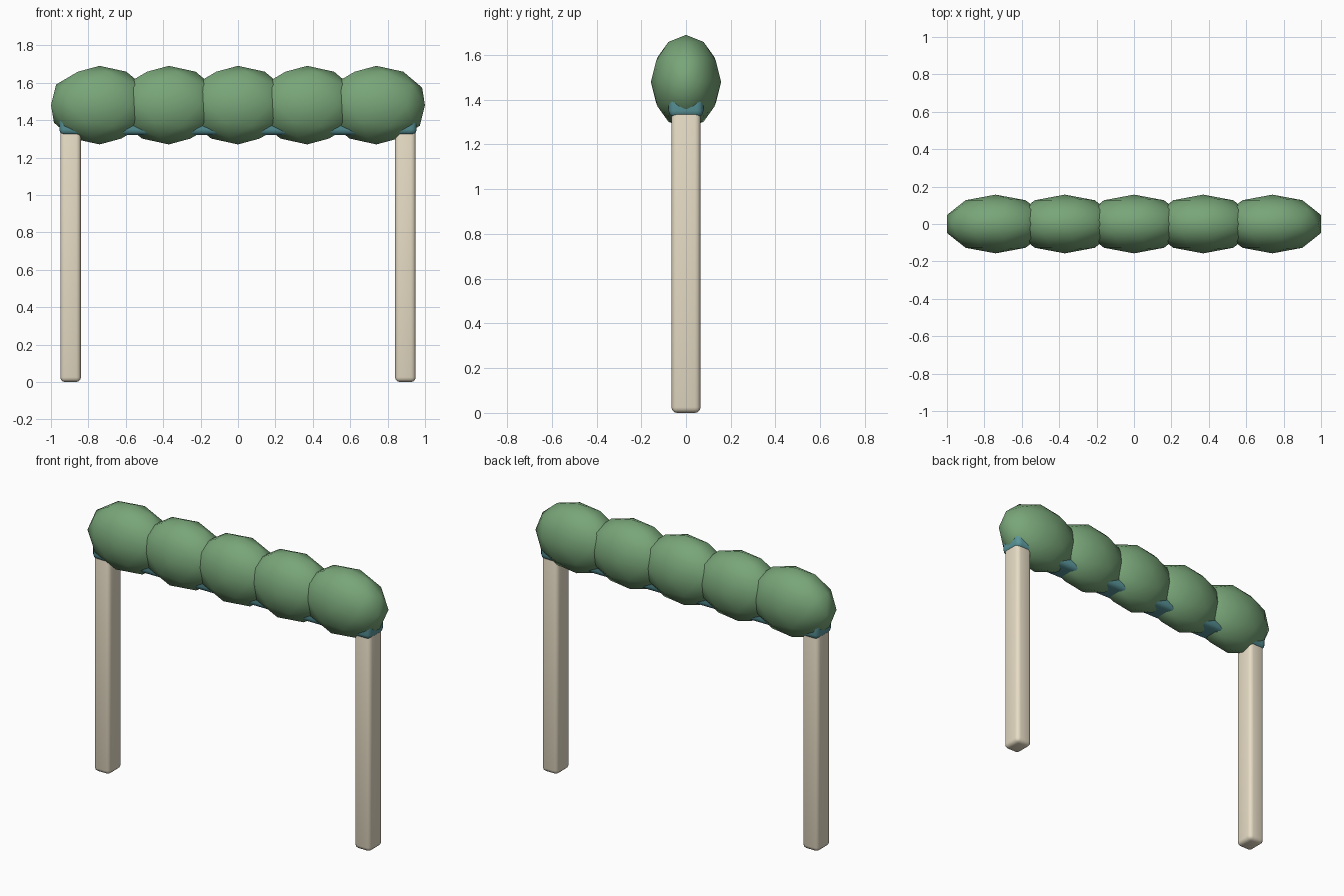
import bpy

if "Cube" in bpy.data.objects:
    bpy.data.objects.remove(bpy.data.objects["Cube"])


def material(name, color):
    m = bpy.data.materials.new(name)
    m.diffuse_color = (*color, 1)
    m.use_nodes = True
    m.node_tree.nodes["Principled BSDF"].inputs["Base Color"].default_value = m.diffuse_color
    return m


WOOD = material("pale_wood", (0.80, 0.72, 0.56))
LEAF = material("leaf_green", (0.19, 0.38, 0.19))
TEAL = material("teal", (0.10, 0.30, 0.32))


def finish(name, mat, angle):
    ob = bpy.context.object
    ob.name = name
    ob.data.materials.append(mat)
    bpy.ops.object.shade_smooth_by_angle(angle=angle)
    return ob


def rounded_box(name, center, size, bevel, mat):
    bpy.ops.mesh.primitive_cube_add(size=1, location=center)
    ob = bpy.context.object
    ob.scale = size
    bpy.ops.object.transform_apply(location=False, rotation=False, scale=True)
    mod = ob.modifiers.new("bevel", 'BEVEL')
    mod.width = bevel
    mod.segments = 3
    bpy.ops.object.modifier_apply(modifier=mod.name)
    return finish(name, mat, 0.7)


# posts
for side, name in ((-1, "left_post"), (1, "right_post")):
    rounded_box(name, (side * 0.895, 0, 0.70), (0.11, 0.13, 1.40), 0.025, WOOD)

# crossbar mostly hidden in the foliage
rounded_box("crossbar", (0, 0, 1.40), (1.91, 0.155, 0.16), 0.03, TEAL)

# row of low-poly foliage clumps
for i in range(5):
    bpy.ops.mesh.primitive_ico_sphere_add(subdivisions=2, radius=1,
                                          location=((i - 2) * 0.37, 0, 1.48))
    bpy.context.object.scale = (0.273, 0.157, 0.21)
    bpy.ops.object.transform_apply(location=False, rotation=False, scale=True)
    finish(f"foliage_clump_{i + 1}", LEAF, 1.2)
